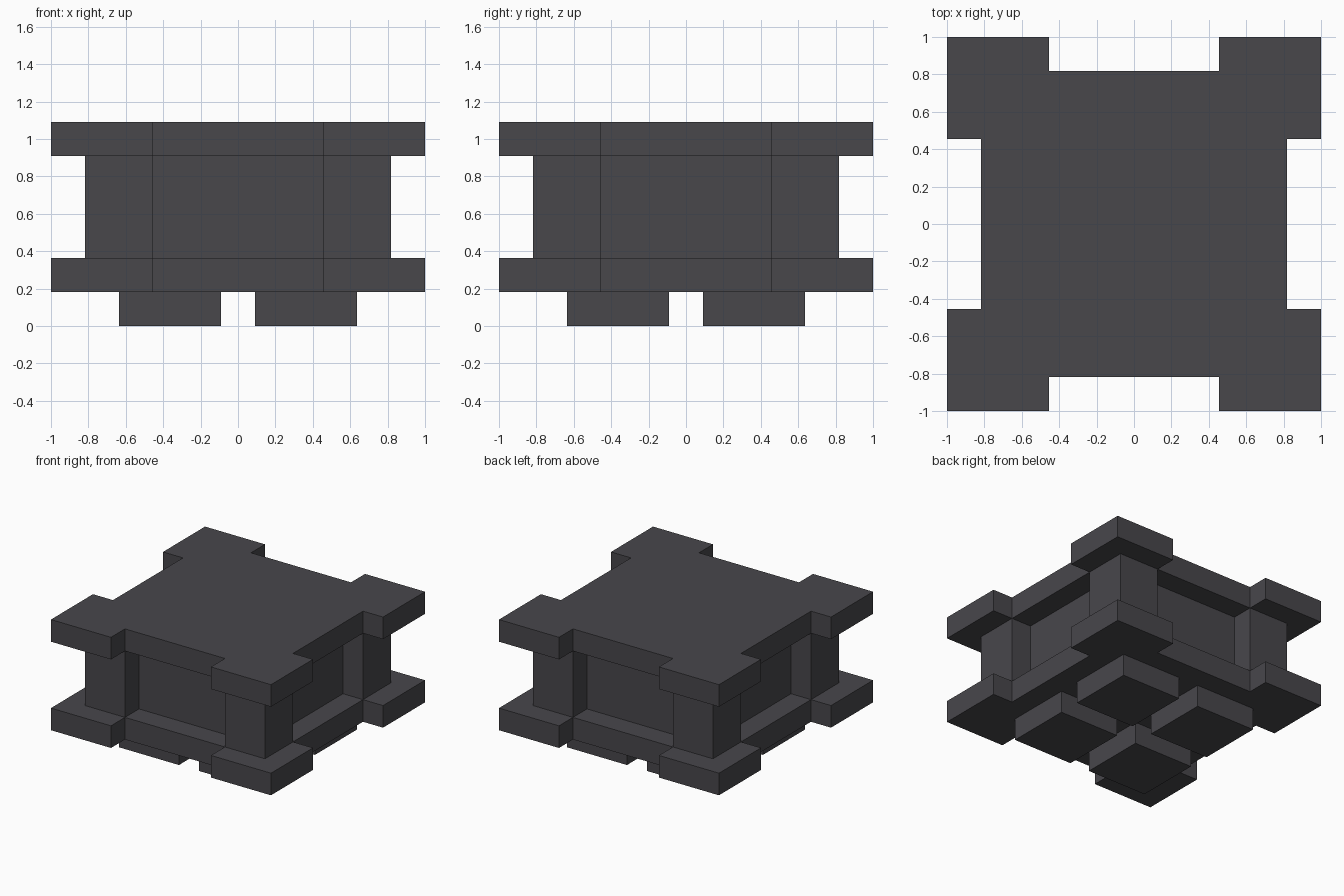
import bpy
import bmesh

default = bpy.data.objects.get("Cube")
if default:
    bpy.data.objects.remove(default, do_unlink=True)

U = 2 / 11  # grid unit: the plates are eleven units wide

stone = bpy.data.materials.new("dark grey stone")
stone.use_nodes = True
COLOR = (0.065, 0.063, 0.071, 1)
stone.diffuse_color = COLOR
stone.node_tree.nodes["Principled BSDF"].inputs["Base Color"].default_value = COLOR


def prism(name, outline, z0, z1):
    """Extrude a flat outline from z0 to z1, all in grid units."""
    bm = bmesh.new()
    base = bm.faces.new([bm.verts.new((x * U, y * U, z0 * U)) for x, y in outline])
    top = bmesh.ops.extrude_face_region(bm, geom=[base], use_keep_orig=True)["geom"]
    verts = [v for v in top if isinstance(v, bmesh.types.BMVert)]
    bmesh.ops.translate(bm, verts=verts, vec=(0, 0, (z1 - z0) * U))
    bmesh.ops.recalc_face_normals(bm, faces=bm.faces)
    mesh = bpy.data.meshes.new(name)
    bm.to_mesh(mesh)
    bm.free()
    mesh.materials.append(stone)
    obj = bpy.data.objects.new(name, mesh)
    bpy.context.collection.objects.link(obj)
    return obj


def rect(x0, x1, y0, y1):
    return [(x0, y0), (x1, y0), (x1, y1), (x0, y1)]


# Plate outline: one corner tab, turned round all four corners
tab = [(4.5, 2.5), (5.5, 2.5), (5.5, 5.5), (2.5, 5.5), (2.5, 4.5)]
plate = []
for turn in range(4):
    plate += tab
    tab = [(-y, x) for x, y in tab]

prism("bottom_plate", plate, 1, 2)
prism("top_plate", plate, 5, 6)

# Recessed walls between the plates
prism("core_walls", rect(-3.5, 3.5, -3.5, 3.5), 2, 5)

# Corner pillars and feet
for depth, sy in (("front", -1), ("back", 1)):
    for side, sx in (("left", 1), ("right", -1)):
        for part, a, b, z0, z1 in (("pillar", 2.5, 4.5, 2, 5), ("foot", 0.5, 3.5, 0, 1)):
            prism(f"{depth}_{side}_{part}", rect(sx * a, sx * b, sy * a, sy * b), z0, z1)
